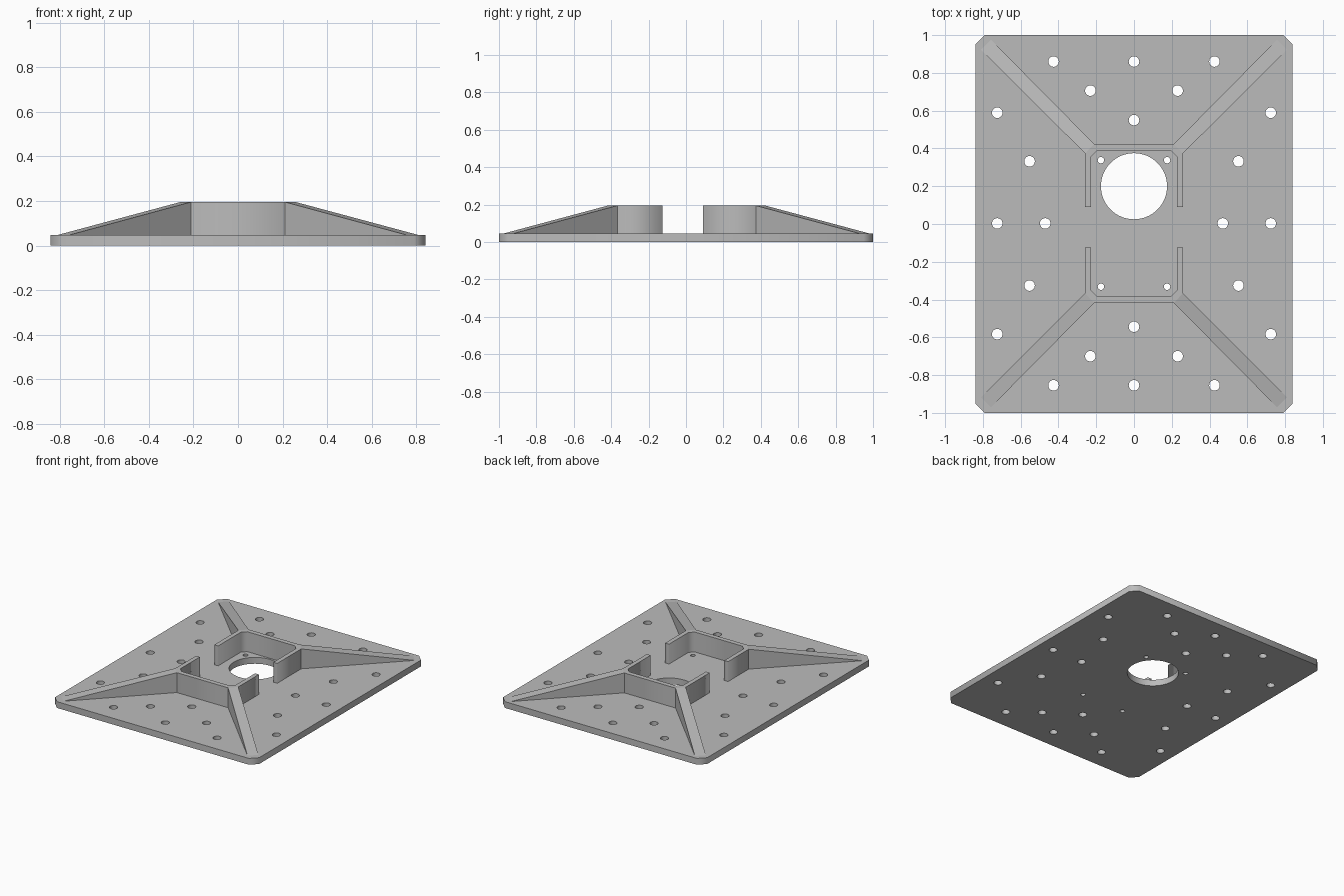
import bpy, bmesh, math

cube = bpy.data.objects.get("Cube")
if cube:
    bpy.data.objects.remove(cube, do_unlink=True)

PLATE_TOP = 0.047
WALL_TOP = 0.195
MID_Y = 0.003          # the fittings sit slightly behind the plate centre

grey = bpy.data.materials.new("plain grey")
grey.use_nodes = True
colour = (0.5, 0.5, 0.5, 1)
grey.diffuse_color = colour
grey.node_tree.nodes["Principled BSDF"].inputs["Base Color"].default_value = colour


def finish(name, bm):
    bmesh.ops.remove_doubles(bm, verts=bm.verts, dist=0.0001)
    bmesh.ops.recalc_face_normals(bm, faces=bm.faces)
    mesh = bpy.data.meshes.new(name)
    bm.to_mesh(mesh)
    bm.free()
    mesh.materials.append(grey)
    obj = bpy.data.objects.new(name, mesh)
    bpy.context.collection.objects.link(obj)
    return obj


def circle(x, y, r, n):
    return [(x + r * math.cos(2 * math.pi * i / n),
             y + r * math.sin(2 * math.pi * i / n)) for i in range(n)]


def slab(name, loops, z0, z1):
    """Extruded outline; any loops after the first are holes."""
    curve = bpy.data.curves.new(name, 'CURVE')
    curve.dimensions = '2D'
    curve.fill_mode = 'BOTH'
    curve.extrude = (z1 - z0) / 2
    for loop in loops:
        spline = curve.splines.new('POLY')
        spline.points.add(len(loop) - 1)
        for point, (x, y) in zip(spline.points, loop):
            point.co = (x, y, 0, 1)
        spline.use_cyclic_u = True
    temp = bpy.data.objects.new(name + " outline", curve)
    bpy.context.collection.objects.link(temp)
    graph = bpy.context.evaluated_depsgraph_get()
    mesh = bpy.data.meshes.new_from_object(temp.evaluated_get(graph))
    bm = bmesh.new()
    bm.from_mesh(mesh)
    bmesh.ops.translate(bm, verts=bm.verts, vec=(0, 0, (z0 + z1) / 2))
    bpy.data.objects.remove(temp, do_unlink=True)
    bpy.data.curves.remove(curve)
    bpy.data.meshes.remove(mesh)
    return finish(name, bm)


# Base plate with clipped corners, a large opening and screw holes
W, L, C = 0.84, 1.0, 0.05
outline = [(W, C - L), (W, L - C), (W - C, L), (C - W, L),
           (-W, L - C), (-W, C - L), (C - W, -L), (W - C, -L)]
holes = [circle(0, 0.2, 0.175, 64)]
fixings = [(0.426, 0.857), (0, 0.857), (0.231, 0.703), (0, 0.547),
           (0.724, 0.586), (0.553, 0.329), (0.724, 0), (0.47, 0)]
spots = {(sx * x, sy * y) for x, y in fixings for sx in (1, -1) for sy in (1, -1)}
holes += [circle(x, y + MID_Y, 0.028, 24) for x, y in sorted(spots)]
holes += [circle(sx * 0.175, sy * 0.335 + MID_Y, 0.017, 20)
          for sx in (1, -1) for sy in (1, -1)]
slab("base_plate", [outline] + holes, 0, PLATE_TOP)

# U-shaped walls and the tapering ribs that run out to the plate corners
for side, sy, end_y in (("back", 1, 0.088), ("front", -1, 0.128)):
    half = [(0.227, end_y), (0.227, 0.355), (0.196, 0.386)]
    outer = [(0.211, 0.421), (0.259, 0.37), (0.259, end_y)]
    loop = (half + [(-x, y) for x, y in reversed(half)]
            + [(-x, y) for x, y in reversed(outer)] + outer)
    slab(side + "_wall", [[(x, sy * y + MID_Y) for x, y in loop]],
         PLATE_TOP, WALL_TOP)
    for hand, sx in (("left", 1), ("right", -1)):
        bm = bmesh.new()
        near = outer[:2]
        far = [(0.81, 0.92), (0.757, 0.973)]
        points = [(x, y, PLATE_TOP) for x, y in near + far]
        points += [(x, y, WALL_TOP) for x, y in near]
        v = [bm.verts.new((sx * x, sy * y + MID_Y, z)) for x, y, z in points]
        for face in ((0, 1, 2, 3), (4, 5, 2, 3), (1, 2, 5), (0, 3, 4), (0, 1, 5, 4)):
            bm.faces.new([v[i] for i in face])
        finish(f"{side}_{hand}_rib", bm)
